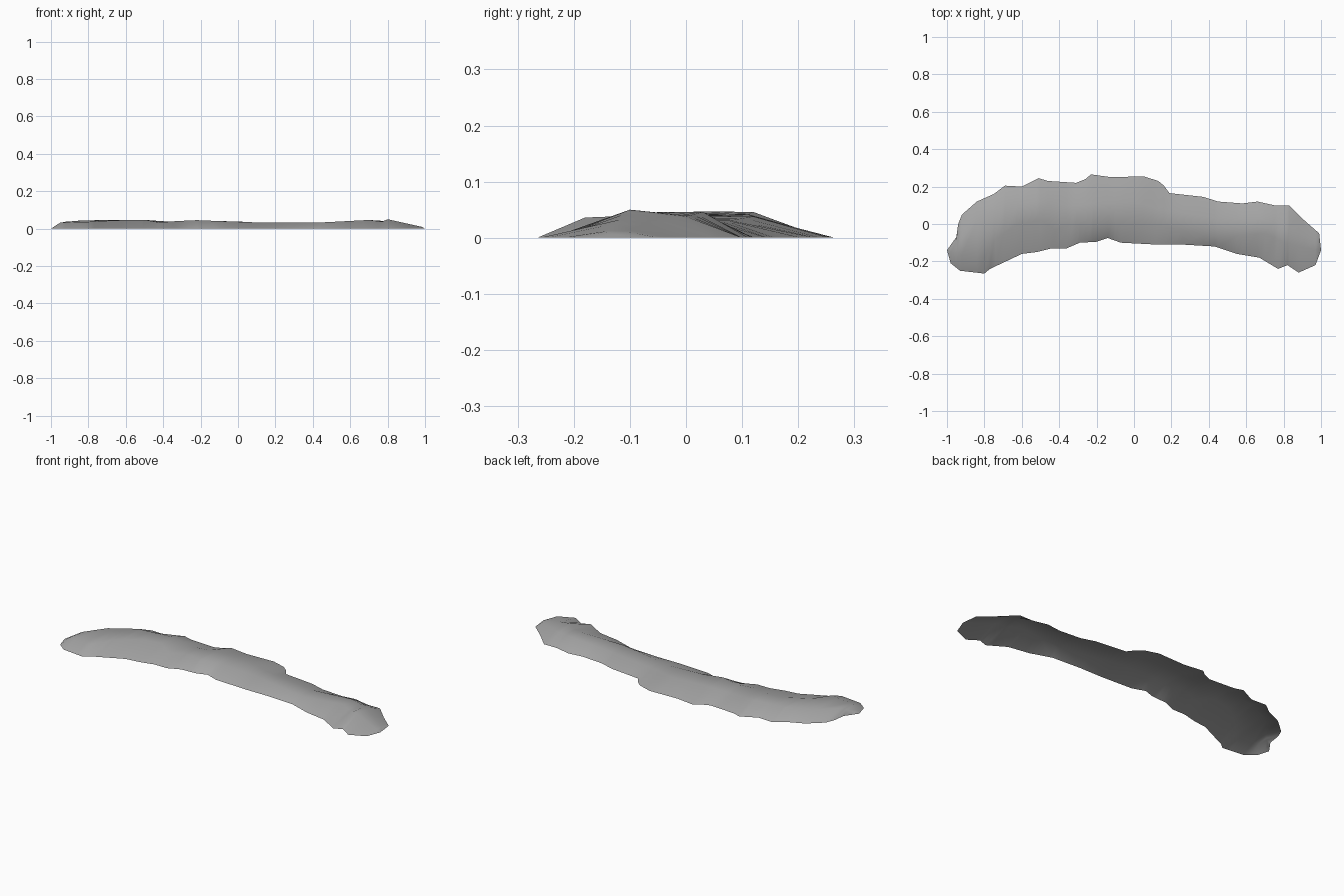
import bpy
import bmesh

default_cube = bpy.data.objects.get("Cube")
if default_cube:
    bpy.data.objects.remove(default_cube, do_unlink=True)

# Rim of the mound, from one end to the other: (x, y)
BACK_RIM = [
    (-1, -.14), (-.95, -.07), (-.94, 0), (-.92, .05), (-.84, .12),
    (-.75, .16), (-.69, .205), (-.6, .2), (-.51, .245), (-.46, .23),
    (-.31, .22), (-.26, .24), (-.23, .265), (-.12, .25), (.05, .255),
    (.13, .23), (.16, .205), (.19, .165), (.37, .145), (.45, .12),
    (.58, .11), (.66, .12), (.75, .1), (.83, .1), (.91, .02),
    (.99, -.05), (1, -.14),
]
FRONT_RIM = [
    (-1, -.14), (-.98, -.21), (-.93, -.25), (-.8, -.265), (-.77, -.24),
    (-.6, -.16), (-.52, -.15), (-.44, -.13), (-.36, -.13), (-.29, -.1),
    (-.2, -.095), (-.14, -.075), (-.07, -.1), (.12, -.11), (.26, -.11),
    (.43, -.12), (.55, -.16), (.67, -.18), (.77, -.24), (.82, -.22),
    (.88, -.26), (.97, -.22), (1, -.14),
]
# Two crests running along the top: (x, y, z)
FRONT_CREST = [
    (-1, -.14, 0), (-.95, -.16, .032), (-.8, -.18, .036),
    (-.74, -.08, .04), (-.62, 0, .045), (-.5, .02, .047),
    (-.42, -.03, .033), (-.33, 0, .04), (-.22, -.02, .045),
    (-.1, 0, .04), (.1, 0, .033), (.45, -.07, .033), (.7, -.05, .046),
    (.77, -.08, .037), (.8, -.1, .05), (.98, -.14, .01), (1, -.14, 0),
]
BACK_CREST = [
    (-1, -.14, 0), (-.93, -.08, .036), (-.84, .02, .043),
    (-.7, .1, .046), (-.5, .12, .046), (-.35, .1, .036),
    (-.2, .11, .042), (0, .12, .038), (.12, .08, .031),
    (.45, .03, .03), (.7, .03, .046), (.82, 0, .038),
    (.98, -.1, .01), (1, -.14, 0),
]


def point_on(line, x):
    """Point of a polyline at the given x; a line without heights lies on the ground."""
    for start, end in zip(line, line[1:]):
        if x <= end[0]:
            blend = (x - start[0]) / (end[0] - start[0])
            values = [a + (b - a) * blend for a, b in zip(start, end)]
            return (x, values[1], values[2] if len(values) > 2 else 0)
    return (x, line[-1][1], 0)


def make_material(name, colour):
    material = bpy.data.materials.new(name)
    material.use_nodes = True
    material.diffuse_color = colour
    shader = material.node_tree.nodes["Principled BSDF"]
    shader.inputs["Base Color"].default_value = colour
    return material


def loft(name, lines, material):
    """Skin an open sheet across lines that run side by side."""
    stations = sorted({point[0] for line in lines for point in line})
    mesh = bpy.data.meshes.new(name)
    bm = bmesh.new()
    rows = [[bm.verts.new(point_on(line, x)) for line in lines] for x in stations]
    for row, following in zip(rows, rows[1:]):
        for i in range(len(lines) - 1):
            bm.faces.new((row[i], following[i], following[i + 1], row[i + 1]))
    # Close both tips by welding each end row to a point
    bmesh.ops.remove_doubles(bm, verts=bm.verts[:], dist=.0005)
    bm.to_mesh(mesh)
    bm.free()
    mesh.materials.append(material)
    for polygon in mesh.polygons:
        polygon.use_smooth = True
    sheet = bpy.data.objects.new(name, mesh)
    bpy.context.collection.objects.link(sheet)
    return sheet


# Low mound, open underneath
stone_grey = make_material("stone grey", (.38, .38, .38, 1))
loft("rock_mound", [FRONT_RIM, FRONT_CREST, BACK_CREST, BACK_RIM], stone_grey)
